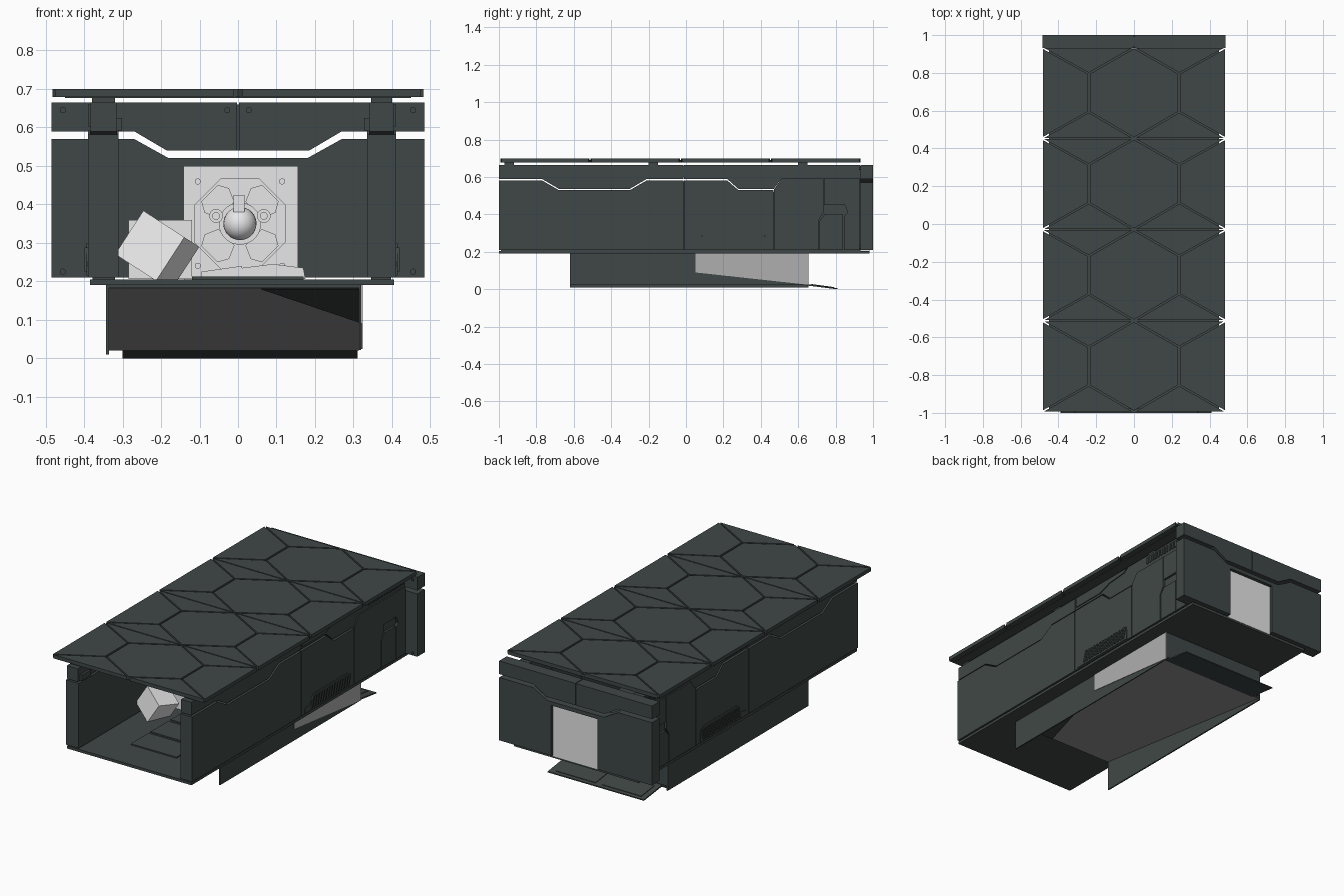
import bpy, bmesh, math
from mathutils import Vector, Matrix

if "Cube" in bpy.data.objects:
    bpy.data.objects.remove(bpy.data.objects["Cube"])


def material(name, rgb):
    m = bpy.data.materials.new(name)
    m.diffuse_color = (*rgb, 1)
    m.use_nodes = True
    m.node_tree.nodes["Principled BSDF"].inputs["Base Color"].default_value = m.diffuse_color
    return m


DARK = material("dark green grey", (0.050, 0.064, 0.061))
GREY = material("underside grey", (0.33, 0.32, 0.32))
BAY = material("bay grey", (0.43, 0.43, 0.43))
LIGHT = material("light grey", (0.80, 0.80, 0.80))


def finish(name, bm, mat):
    bmesh.ops.recalc_face_normals(bm, faces=bm.faces)
    me = bpy.data.meshes.new(name)
    bm.to_mesh(me)
    bm.free()
    me.materials.append(mat)
    ob = bpy.data.objects.new(name, me)
    bpy.context.collection.objects.link(ob)
    return ob


def solid(name, pts, offset, mat=DARK):
    """Extrude a planar 3D outline along an offset."""
    bm = bmesh.new()
    f = bm.faces.new([bm.verts.new(p) for p in pts])
    r = bmesh.ops.extrude_face_region(bm, geom=[f])
    vs = [v for v in r["geom"] if isinstance(v, bmesh.types.BMVert)]
    bmesh.ops.translate(bm, verts=vs, vec=offset)
    return finish(name, bm, mat)


def prism_x(name, pts, x0, x1, mat=DARK):
    return solid(name, [(x0, y, z) for y, z in pts], (x1 - x0, 0, 0), mat)


def prism_y(name, pts, y0, y1, mat=DARK):
    return solid(name, [(x, y0, z) for x, z in pts], (0, y1 - y0, 0), mat)


def prism_z(name, pts, z0, z1, mat=DARK):
    return solid(name, [(x, y, z0) for x, y in pts], (0, 0, z1 - z0), mat)


def box(name, x0, x1, y0, y1, z0, z1, mat=DARK):
    return prism_z(name, [(x0, y0), (x1, y0), (x1, y1), (x0, y1)], z0, z1, mat)


def disc_y(name, x, z, r, y0, y1, mat, n=16):
    pts = [(x + r * math.cos(2 * math.pi * (i + .5) / n),
            z + r * math.sin(2 * math.pi * (i + .5) / n)) for i in range(n)]
    return prism_y(name, pts, y0, y1, mat)


def inset(pts, d):
    """Shrink a counter-clockwise convex outline by d."""
    out, n = [], len(pts)
    for i in range(n):
        a, b, c = (Vector(pts[(i + k) % n]) for k in (-1, 0, 1))
        e, f = (b - a).normalized(), (c - b).normalized()
        n1, n2 = Vector((-e.y, e.x)), Vector((-f.y, f.x))
        out.append(b + (n1 + n2) * d / (1 + n1.dot(n2)))
    return out


# Top deck: backing plate and hexagonal tiles
box("top_backing", -.45, .45, -.98, .93, .677, .69)
P = .4825
for row in range(4):
    s = -.995 + P * row
    t, lo, hi = s + P, s + .14, s + .345
    tiles = [([(0, s), (.24, lo), (.24, hi), (0, t), (-.24, hi), (-.24, lo)], .006)]
    for k in (-1, 1):
        for tile, d in (([(.24, lo), (.487, s), (.487, t), (.24, hi)], .005),
                        ([(0, s), (.487, s), (.24, lo)], .003),
                        ([(0, t), (.24, hi), (.487, t)], .003)):
            tile = [(k * x, y) for x, y in tile]
            tiles.append((tile if k > 0 else tile[::-1], d))
    for tile, d in tiles:
        prism_z("top_tile", inset(tile, d), .679, .70)

# Side walls: lower panels, upper strips, vents and rear grille
lower = {
    "front": [(-1, .21), (-.014, .21), (-.014, .582), (-.21, .582), (-.3, .53), (-.68, .53), (-.77, .582), (-1, .582)],
    "middle": [(-.01, .21), (.467, .21), (.467, .53), (.28, .53), (.22, .582), (-.01, .582)],
    "rear": [(.471, .21), (.71, .21), (.71, .37), (.735, .41), (.735, .592), (.51, .592), (.471, .535)],
    "hatch": [(.715, .21), (.84, .21), (.84, .4), (.74, .4), (.715, .365)],
    "end": [(.845, .21), (.93, .21), (.93, .592), (.739, .592), (.739, .45), (.85, .45), (.865, .41), (.845, .39)]}
upper = {
    "front": [(-1, .59), (-.77, .59), (-.68, .537), (-.3, .537), (-.21, .59), (-.014, .59), (-.014, .665), (-1, .665)],
    "rear": [(-.01, .59), (.22, .59), (.28, .537), (.47, .537), (.51, .594), (.93, .594), (.93, .665), (-.01, .665)]}
for side, xi, xo in (("left", -.31, -.39), ("right", .335, .41)):
    k = 1 if xo > 0 else -1
    for part, pts in lower.items():
        prism_x(f"{side}_wall_{part}", pts, xi, xo)
    for part, pts in upper.items():
        prism_x(f"{side}_upper_{part}", pts, xi + .005 * k, xo - .005 * k)
    # backing behind the panel seams
    a, b = xi + .01 * k, xo - .012 * k
    box(f"{side}_wall_core", a, b, -.99, .932, .205, .52)
    box(f"{side}_upper_core", a, b, -.05, .05, .6, .66)
    box(f"{side}_middle_core", a, b, -.05, .05, .5, .575)
    box(f"{side}_rear_core", a, b, .5, .932, .5, .66)
    # raised trim on the upper strip
    prism_x(f"{side}_trim", [(0, .602), (.2, .602), (.28, .63), (.4, .64), (.43, .66), (0, .66)],
            xo - .006 * k, xo)
    # sloping vent with slats
    prism_x(f"{side}_vent", [(.015, .215), (.43, .215), (.43, .27), (.4, .30), (.1, .30), (.06, .25), (.015, .24)],
            xo, xo + .004 * k)
    for i in range(15):
        y = .07 + i * .0235
        prism_x(f"{side}_vent_slat", [(y, .225), (y + .011, .225), (y + .027, .288), (y + .016, .288)],
                xo, xo + .009 * k)
    for i in range(14):
        y = .595 + i * .0235
        box(f"{side}_grille_bar", xo - .006 * k, xo, y, y + .012, .612, .652)
    for y in (-.97, -.2, .6):
        box(f"{side}_spacer", xi + .01 * k, xo - .01 * k, y, y + .05, .66, .68)
    box(f"{side}_latch", xi - .008 * k, xi + .01 * k, -.98, -.9, .592, .625)

# Back wall with a stepped seam and central doorway
prism_y("back_wall_lower", [(-.485, .21), (-.14, .21), (-.14, .498), (.155, .498), (.155, .21), (.485, .21),
        (.485, .57), (.27, .57), (.18, .52), (-.18, .52), (-.27, .57), (-.485, .57)], .932, 1)
for k in (-1, 1):
    prism_y("back_wall_upper", [(k * x, z) for x, z in
            ((.002, .54), (.185, .54), (.27, .59), (.485, .59), (.485, .665), (.002, .665))], .932, 1)
    for x, z in ((.455, .645), (.028, .645), (.455, .225)):
        disc_y("wall_bolt", k * x, z, .008, .926, .935, DARK, 12)
box("back_wall_joint", -.01, .01, .94, .992, .54, .66)

# Light door with ornate inner face and ball mount
CX, CZ = .005, .35
box("door", -.14, .155, .93, .982, .2, .498, LIGHT)
disc_y("door_octagon", CX, CZ, .128, .922, .931, LIGHT, 8)
for i in range(4):
    a = math.pi / 4 + i * math.pi / 2
    c, s = math.cos(a), math.sin(a)
    petal = [(.05, -.03), (.085, -.045), (.112, -.03), (.112, .03), (.085, .045), (.05, .03)]
    prism_y("door_petal", [(CX + u * c - v * s, CZ + u * s + v * c) for u, v in petal], .914, .923, LIGHT)
    disc_y("door_bolt", CX + .155 * c, CZ + .155 * s, .008, .922, .932, LIGHT, 12)
disc_y("mount_ring", CX, CZ, .055, .905, .924, LIGHT, 24)
bm = bmesh.new()
bmesh.ops.create_uvsphere(bm, u_segments=24, v_segments=14, radius=.043,
                          matrix=Matrix.Translation((CX, .89, CZ)))
for f in bm.faces:
    f.smooth = True
finish("mount_ball", bm, LIGHT)
box("mount_neck", CX - .017, CX + .012, .86, .92, .38, .425, LIGHT)
for k in (-1, 1):
    disc_y("mount_knob", CX + k * .062, .37, .018, .895, .924, LIGHT)
    disc_y("mount_knob_cap", CX + k * .062, .37, .010, .885, .896, LIGHT)

# Floor with low hatch plates
box("floor", -.385, .405, -1, .98, .19, .205)
for y in (-.8, -.62, -.44):
    box("floor_plate", -.12, .17, y, y + .16, .205, .212)

# Loose crates
box("crate_upright", -.285, -.12, -.3, -.14, .206, .36, LIGHT)
bm = bmesh.new()
bmesh.ops.create_cube(bm, size=.135, matrix=Matrix.Translation((-.21, -.43, .28))
                      @ Matrix.Rotation(math.radians(33), 4, 'Y') @ Matrix.Rotation(math.radians(-20), 4, 'Z'))
finish("crate_tilted", bm, LIGHT)
prism_y("low_crate_left", [(-.095, .206), (.01, .206), (.01, .24), (-.095, .225)], -.1, .05, LIGHT)
prism_y("low_crate_right", [(.01, .206), (.175, .206), (.17, .235), (.09, .245), (.01, .235)], -.1, .05, LIGHT)

# Lowered ramp under the floor, grey on its underside
ramp = prism_x("ramp", [(-.62, .19), (-.62, .183), (.65, .02), (.65, .027)], -.335, .315)
ramp.data.materials.append(GREY)
for p in ramp.data.polygons:
    if p.normal.z < -.5:
        p.material_index = 1
prism_x("ramp_lip", [(.64, .021), (.81, 0), (.81, .006), (.64, .029)], -.30, .31)
for x in (-.27, .02):
    prism_x("ramp_lip_tread", [(.67, .022), (.79, .007), (.79, .012), (.67, .028)], x, x + .25)
solid("ramp_corner_panel", [(.06, -.619, .182), (.314, -.619, .182), (.314, .05, .096)], (0, 0, -.003))

# Ramp bay walls, with a lighter panel on the right
bay = [(-.62, .022), (.655, .022), (.655, .19), (-.62, .19)]
prism_x("bay_wall_left", [(y, z - .012 if z < .1 else z) for y, z in bay], -.343, -.335)
prism_x("bay_wall_right", bay, .314, .32)
prism_x("bay_light_panel", [(.05, .09), (.655, .024), (.655, .19), (.05, .19)], .32, .323, BAY)
box("bay_back_wall", -.335, .315, .648, .655, .035, .19)
